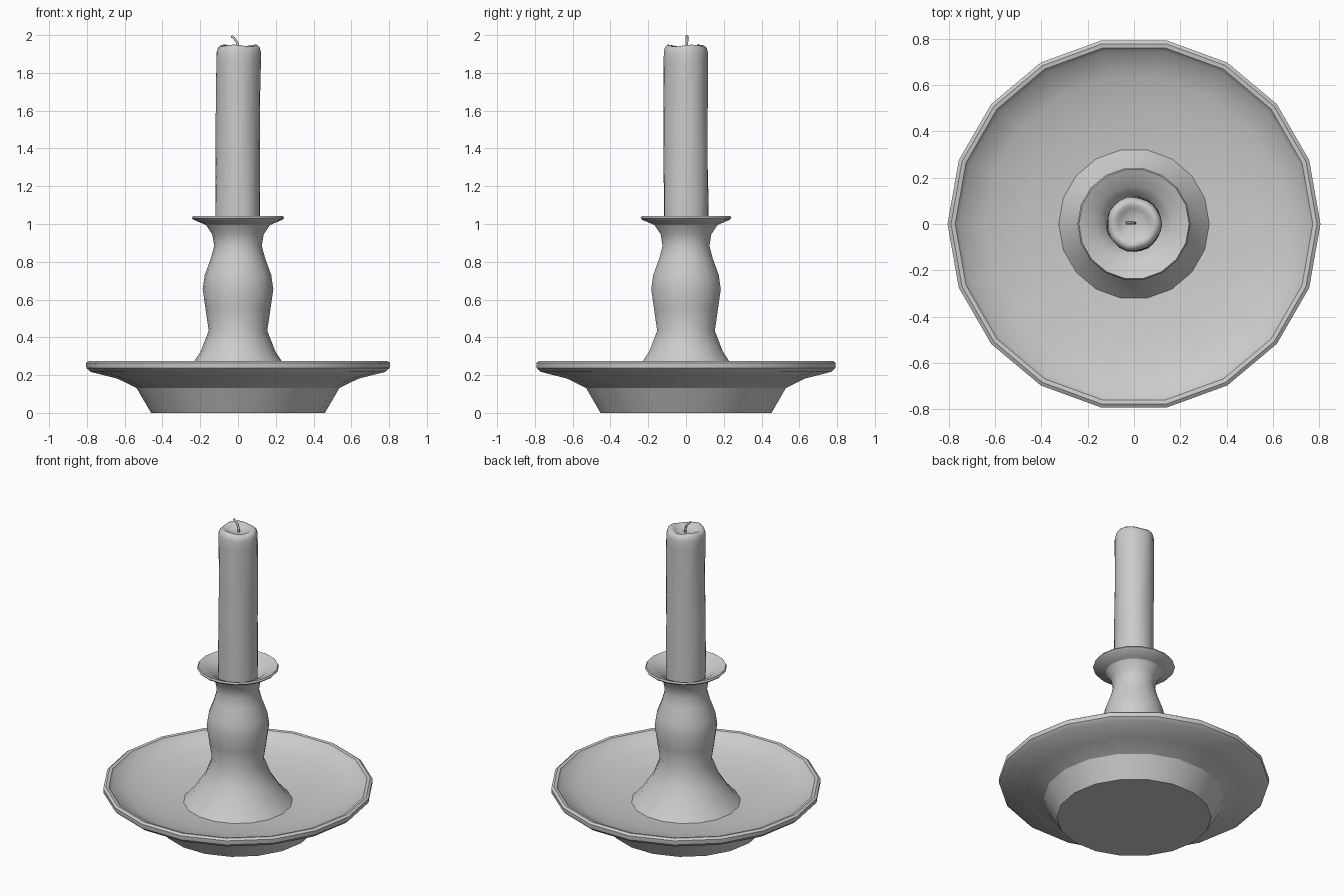
import bpy, bmesh
from math import sin, cos, pi, radians

if "Cube" in bpy.data.objects:
    bpy.data.objects.remove(bpy.data.objects["Cube"])


def lathe(name, profile, sides, wobble=None, cap_start=False, cap_end=False, angle=32):
    """Spin (radius, height) points about z; wobble may adjust r and z per angle."""
    bm = bmesh.new()
    rings = []
    for r, z in profile:
        ring = []
        for i in range(sides):
            a = 2 * pi * i / sides
            rr, zz = wobble(a, r, z) if wobble else (r, z)
            ring.append(bm.verts.new((rr * cos(a), rr * sin(a), zz)))
        rings.append(ring)
    for low, high in zip(rings, rings[1:]):
        for i in range(sides):
            j = (i + 1) % sides
            bm.faces.new((low[i], low[j], high[j], high[i]))
    if cap_start:
        bm.faces.new(rings[0][::-1])
    if cap_end:
        bm.faces.new(rings[-1])
    mesh = bpy.data.meshes.new(name)
    bm.to_mesh(mesh)
    bm.free()
    obj = bpy.data.objects.new(name, mesh)
    bpy.context.collection.objects.link(obj)
    bpy.ops.object.select_all(action='DESELECT')
    obj.select_set(True)
    bpy.context.view_layer.objects.active = obj
    bpy.ops.object.shade_smooth_by_angle(angle=radians(angle))
    return obj


# Drip dish: foot, flared underside, rim, shallow bowl
lathe("drip_dish", [
    (0.46, 0.0), (0.537, 0.132), (0.64, 0.182), (0.78, 0.217), (0.803, 0.238),
    (0.805, 0.265), (0.79, 0.275), (0.772, 0.272), (0.755, 0.25),
    (0.64, 0.206), (0.50, 0.173), (0.325, 0.156)], 18, cap_start=True)

# Turned stem with flared cup
lathe("stem", [
    (0.325, 0.156), (0.265, 0.222), (0.228, 0.28), (0.198, 0.325), (0.155, 0.435),
    (0.172, 0.55), (0.187, 0.655), (0.176, 0.73), (0.143, 0.82), (0.126, 0.885),
    (0.136, 0.945), (0.17, 0.995), (0.235, 1.022), (0.244, 1.032), (0.238, 1.042),
    (0.225, 1.036), (0.165, 1.01), (0.125, 0.97), (0.11, 0.94)], 18)


# Candle: slightly uneven wax with a melted hollow
def wax(a, r, z):
    melt = max(0.0, (z - 1.85) / 0.1) * min(1, r / 0.1)
    dr = 0.0025 * sin(3 * a + 4 * z) + 0.0015 * sin(7 * a - 9 * z)
    return r + dr * min(1, r / 0.1), z + 0.006 * melt * sin(3 * a + 0.6)


lathe("candle", [
    (0.117, 0.94), (0.118, 1.1), (0.117, 1.3), (0.117, 1.5), (0.117, 1.7),
    (0.118, 1.86), (0.117, 1.91), (0.111, 1.932), (0.098, 1.944), (0.083, 1.944),
    (0.066, 1.932), (0.045, 1.922), (0.015, 1.918)], 24, wax,
    cap_start=True, cap_end=True, angle=50)

# Wick: short bent tube
curve = bpy.data.curves.new("wick", 'CURVE')
curve.dimensions = '3D'
curve.bevel_depth = 0.007
curve.bevel_resolution = 1
curve.use_fill_caps = True
path = [(0.003, 0.004, 1.912), (0.001, 0.004, 1.945), (-0.009, 0.005, 1.969),
        (-0.022, 0.005, 1.985), (-0.035, 0.005, 1.995)]
spline = curve.splines.new('POLY')
spline.points.add(len(path) - 1)
for p, co in zip(spline.points, path):
    p.co = (*co, 1)
spline.use_smooth = True
bpy.context.collection.objects.link(bpy.data.objects.new("wick", curve))
